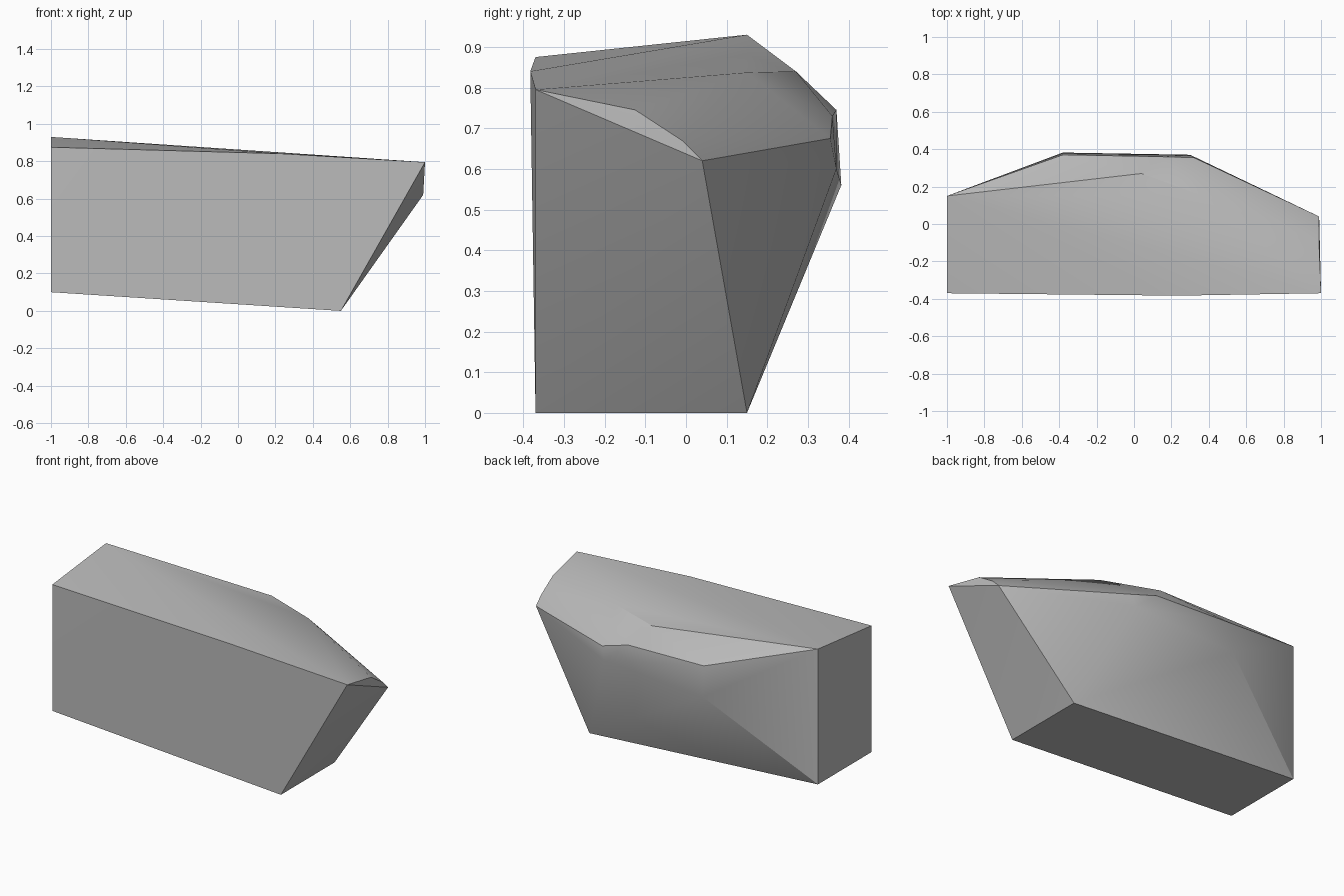
import bpy
import bmesh
import math

default_cube = bpy.data.objects.get("Cube")
if default_cube:
    bpy.data.objects.remove(default_cube, do_unlink=True)

# Stone colour
stone_grey = bpy.data.materials.new("stone grey")
stone_grey.use_nodes = True
colour = (0.5, 0.5, 0.5, 1)
stone_grey.diffuse_color = colour
shader = next(n for n in stone_grey.node_tree.nodes if n.type == "BSDF_PRINCIPLED")
shader.inputs["Base Color"].default_value = colour
shader.inputs["Roughness"].default_value = 0.9

FRONT, BACK = -0.37, 0.15

# Cut faces: flat left end, sloping base and flat front
left_end = [(-1, FRONT, 0.1), (-1, FRONT, 0.875), (-1, BACK, 0.93), (-1, BACK, 0.1)]
base_end = [(0.55, FRONT, 0), (0.55, BACK, 0)]
front_rim = [(0.24, -0.383, 0.84), (1, FRONT, 0.795)]

# Pointed right tip with its chamfered upper corner
right_tip = [(0.99, -0.125, 0.745), (0.99, -0.01, 0.67), (0.99, 0.04, 0.62)]

# Worn crown and bulging back
crown = [(0.37, BACK, 0.837), (0.04, 0.27, 0.84)]
back_ridge = [(-0.38, 0.37, 0.745), (0.14, 0.36, 0.73), (0.32, 0.355, 0.675)]
back_bulge = [(-0.38, 0.382, 0.56), (0.3, 0.37, 0.6)]


def chiselled_block(name, corner_groups, material):
    """Wrap the corner points in a faceted solid."""
    bm = bmesh.new()
    for group in corner_groups:
        for corner in group:
            bm.verts.new(corner)
    hull = bmesh.ops.convex_hull(bm, input=bm.verts[:])
    loose = [v for v in hull["geom_interior"] if isinstance(v, bmesh.types.BMVert)]
    bmesh.ops.delete(bm, geom=loose, context="VERTS")
    bmesh.ops.dissolve_limit(bm, angle_limit=math.radians(1),
                             verts=bm.verts[:], edges=bm.edges[:])
    bmesh.ops.recalc_face_normals(bm, faces=bm.faces[:])
    mesh = bpy.data.meshes.new(name)
    bm.to_mesh(mesh)
    bm.free()
    mesh.materials.append(material)
    block = bpy.data.objects.new(name, mesh)
    bpy.context.collection.objects.link(block)
    return block


rock = chiselled_block(
    "rock_block",
    [left_end, base_end, front_rim, right_tip, crown, back_ridge, back_bulge],
    stone_grey,
)

# Soft shading on the worn parts, crisp edges on the cuts
bpy.ops.object.select_all(action="DESELECT")
rock.select_set(True)
bpy.context.view_layer.objects.active = rock
bpy.ops.object.shade_smooth_by_angle(angle=math.radians(30))
